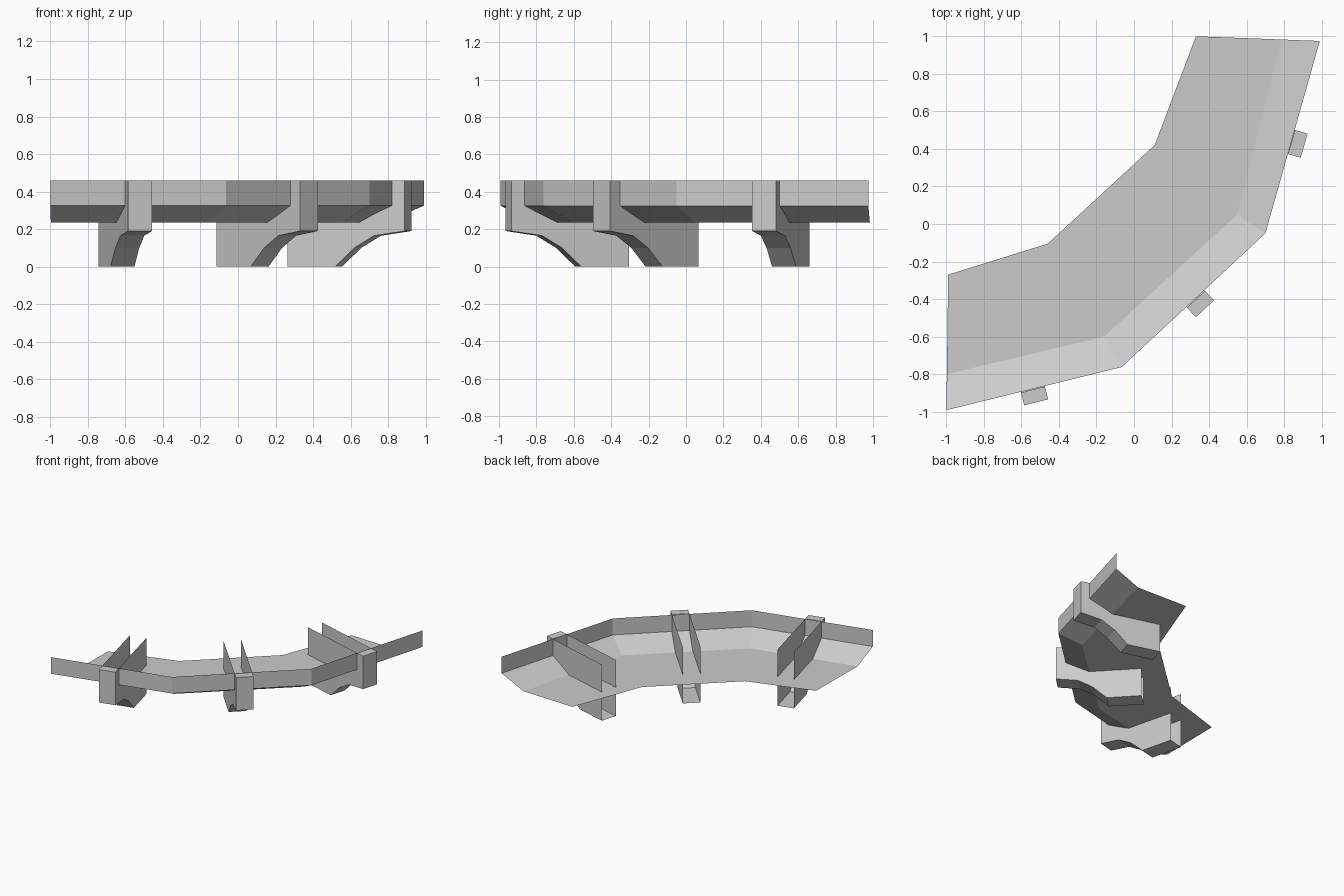
import bpy
from mathutils import Vector

if "Cube" in bpy.data.objects:
    bpy.data.objects.remove(bpy.data.objects["Cube"])

grey = bpy.data.materials.new("light grey")
grey.diffuse_color = (0.6, 0.6, 0.6, 1)
grey.use_nodes = True
grey.node_tree.nodes["Principled BSDF"].inputs["Base Color"].default_value = grey.diffuse_color

RAIL_TOP, RAIL_LOW, DECK_Z = 0.46, 0.325, 0.235


def make(name, verts, faces):
    mesh = bpy.data.meshes.new(name)
    mesh.from_pydata(verts, [], faces)
    mesh.materials.append(grey)
    mesh.update()
    obj = bpy.data.objects.new(name, mesh)
    bpy.context.collection.objects.link(obj)
    return obj


def strip(name, row_a, row_b):
    """Sheet of quads between two rows of points."""
    n = len(row_a)
    faces = [(i, i + 1, n + i + 1, n + i) for i in range(n - 1)]
    return make(name, row_a + row_b, faces)


def at(points, z):
    return [(x, y, z) for x, y in points]


# Plan outlines of the bent walkway: outer edge, slope foot and inner edge
outer = [(-1.0, -0.992), (-0.065, -0.762), (0.70, -0.05), (0.99, 0.975)]
foot = [(-0.997, -0.80), (-0.16, -0.60), (0.55, 0.05), (0.785, 0.983)]
inner = [(-0.99, -0.27), (-0.46, -0.105), (0.11, 0.42), (0.33, 1.0)]

strip("outer_wall", at(outer, RAIL_LOW), at(outer, RAIL_TOP))
strip("sloped_edge", at(outer, RAIL_LOW), at(foot, DECK_Z))
strip("deck", at(foot, DECK_Z), at(inner, DECK_Z))

# Hollow brackets: side profile as (distance inward, height)
profile = [(0.0, RAIL_TOP), (0.0, 0.19), (0.17, 0.165), (0.28, 0.10),
           (0.385, 0.0), (0.65, 0.0), (0.65, RAIL_TOP), (0.07, RAIL_TOP)]


def bracket(name, a, b):
    a, b = Vector((*a, 0)), Vector((*b, 0))
    inward = Vector((0, 0, 1)).cross((b - a).normalized())
    n = len(profile)
    verts = [p + inward * d + Vector((0, 0, z)) for p in (a, b) for d, z in profile]
    # two side plates
    faces = [tuple(range(n))[::-1], tuple(range(n, 2 * n))]
    # front, curved underside and bottom; the back stays open
    faces += [(i, i + 1, n + i + 1, n + i) for i in range(5)]
    # small cap outside the wall
    faces.append((0, n, 2 * n - 1, n - 1))
    make(name, verts, faces)


bracket("left_bracket", (-0.585, -0.966), (-0.458, -0.934))
bracket("middle_bracket", (0.33, -0.497), (0.426, -0.407))
bracket("right_bracket", (0.888, 0.353), (0.925, 0.481))
